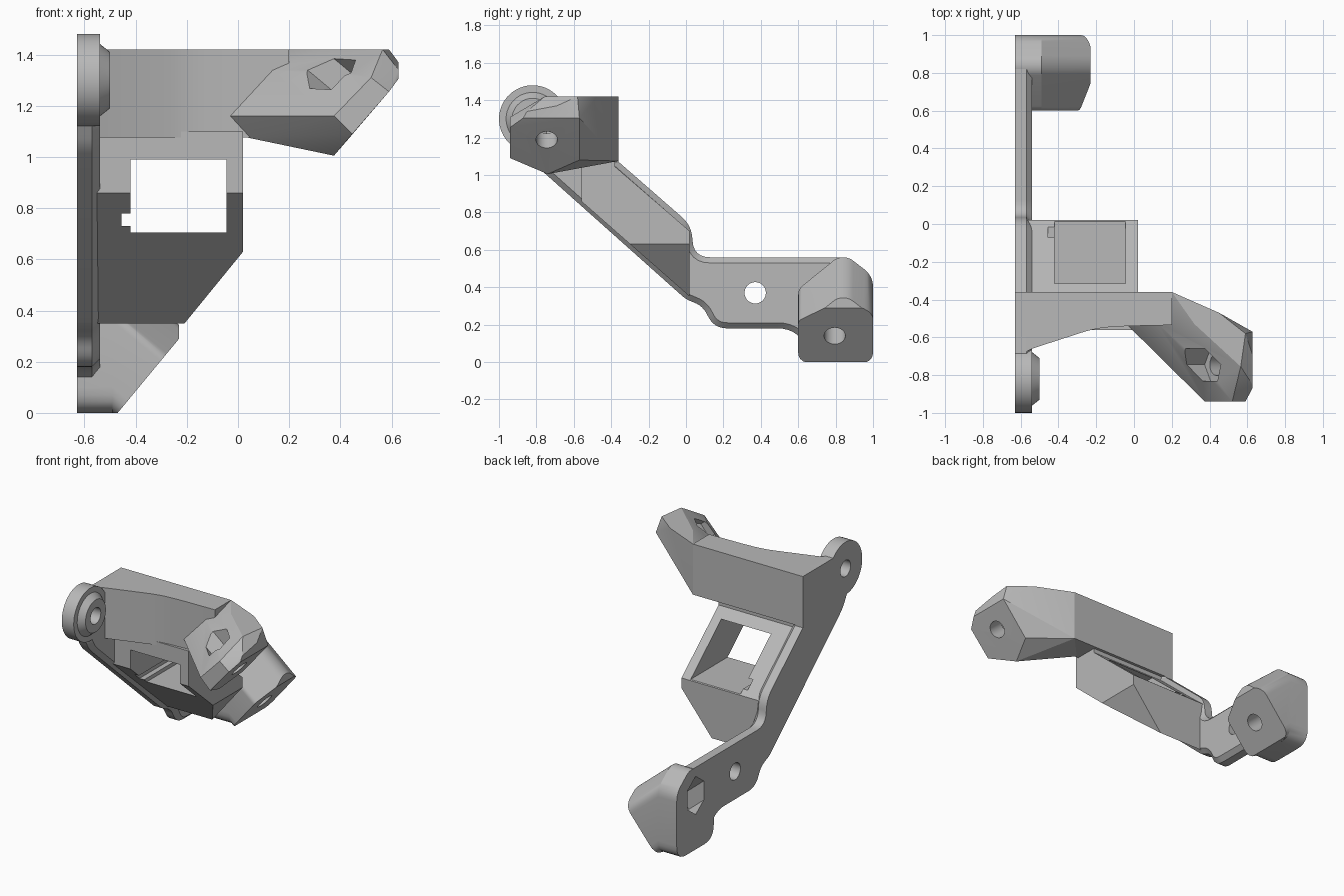
import bpy, bmesh, math
from mathutils import Vector, Matrix

old = bpy.data.objects.get("Cube")
if old:
    bpy.data.objects.remove(old)

grey = bpy.data.materials.new("plain grey")
grey.use_nodes = True
colour = (0.48, 0.48, 0.48, 1)
grey.diffuse_color = colour
grey.node_tree.nodes["Principled BSDF"].inputs["Base Color"].default_value = colour


def finish(name, bm):
    bmesh.ops.recalc_face_normals(bm, faces=bm.faces)
    mesh = bpy.data.meshes.new(name)
    bm.to_mesh(mesh)
    bm.free()
    mesh.materials.append(grey)
    obj = bpy.data.objects.new(name, mesh)
    bpy.context.collection.objects.link(obj)
    return obj


def rounded(points, steps=6):
    """Outline whose corners (u, v, cut) are rounded back by the cut length."""
    out = []
    for i, p in enumerate(points):
        c = Vector(p[:2])
        cut = p[2] if len(p) > 2 else 0
        if not cut:
            out.append(c)
            continue
        a = (Vector(points[i - 1][:2]) - c).normalized() * cut
        b = (Vector(points[(i + 1) % len(points)][:2]) - c).normalized() * cut
        for k in range(steps + 1):
            s = k / steps
            out.append(c + a * (1 - s) ** 2 + b * s ** 2)
    return out


def prism(name, axis, points, start, end, chamfer=0, drop=0):
    """Extrude an outline along an axis; chamfer or lower the far end."""
    place = {"x": lambda u, v, w: (w, u, v),
             "y": lambda u, v, w: (u, w, v),
             "z": lambda u, v, w: (u, v, w)}[axis]
    outline = rounded(points)
    bm = bmesh.new()
    low = [bm.verts.new(place(p.x, p.y, start)) for p in outline]
    high = [bm.verts.new(place(p.x, p.y - drop, end)) for p in outline]
    bm.faces.new(low)
    cap = bm.faces.new(high)
    for i in range(len(low)):
        bm.faces.new((low[i - 1], low[i], high[i], high[i - 1]))
    if chamfer:
        bmesh.ops.recalc_face_normals(bm, faces=bm.faces)
        bmesh.ops.inset_region(bm, faces=[cap], thickness=chamfer, depth=chamfer,
                               use_even_offset=True, use_boundary=True)
    return finish(name, bm)


def rod(name, start, direction, length, r1, r2=None, sides=40):
    """Cylinder or cone starting at a point, along a direction in the xz plane."""
    d = Vector(direction).normalized()
    turn = Matrix.Rotation(math.atan2(d.x, d.z), 4, "Y")
    twist = Matrix.Rotation(math.radians(30), 4, "Z")
    bm = bmesh.new()
    bmesh.ops.create_cone(bm, cap_ends=True, segments=sides, radius1=r1,
                          radius2=r1 if r2 is None else r2, depth=length,
                          matrix=Matrix.Translation(Vector(start) + d * length / 2) @ turn @ twist)
    return finish(name, bm)


def combine(objs, tool, operation="DIFFERENCE"):
    """Apply a boolean with the tool to each object, then discard the tool."""
    for obj in objs:
        mod = obj.modifiers.new("combine", "BOOLEAN")
        mod.operation, mod.solver, mod.object = operation, "EXACT", tool
        with bpy.context.temp_override(object=obj, active_object=obj, selected_objects=[obj]):
            bpy.ops.object.modifier_apply(modifier=mod.name)
    bpy.data.objects.remove(tool)


# Side plate with a stepped outline
side_plate = prism("side_plate", "x", [
    (-.36, 1.42), (-.36, 1.07), (.03, .73, .07), (.04, .56, .09), (.82, .56),
    (.82, .3), (.65, .08), (.58, .18, .09), (.15, .18, .07), (.09, .30, .05),
    (0, .335, .03), (-.79, 1.04, .04), (-.84, 1.13), (-.82, 1.47), (-.72, 1.42, .04)],
    -.63, -.57, chamfer=.03)

# Round lug with a raised boss
lug = rod("lug", (-.63, -.82, 1.30), (1, 0, 0), .09, .18)
boss = rod("lug_boss", (-.55, -.82, 1.30), (1, 0, 0), .05, .15, .11)
combine([side_plate, lug, boss], rod("cutter", (-1, -.82, 1.30), (1, 0, 0), 1, .055))
combine([side_plate], rod("cutter", (-1, .37, .37), (1, 0, 0), 1, .057))

# Upper arm
arm = prism("upper_arm", "z", [
    (-.6, -.36), (.2, -.36), (.2, -.535), (-.03, -.54), (-.2, -.55, .08),
    (-.54, -.66), (-.6, -.69)], 1.075, 1.42)

# Faceted arm tip
tip_points = [
    (.375, -.74, 1.005), (.447, -.94, 1.09), (.59, -.94, 1.255), (.627, -.87, 1.305),
    (.627, -.57, 1.305), (.44, -.57, 1.08), (.375, -.94, 1.16), (.52, -.94, 1.31),
    (-.03, -.54, 1.16), (.12, -.52, 1.34), (.32, -.53, 1.42), (.565, -.755, 1.42),
    (.59, -.58, 1.42), (.627, -.85, 1.34), (.627, -.69, 1.37), (.45, -.47, 1.42),
    (.04, -.53, 1.075), (.2, -.36, 1.42), (.2, -.36, 1.075)]
bm = bmesh.new()
hull = bmesh.ops.convex_hull(bm, input=[bm.verts.new(p) for p in tip_points])
spare = {g for g in hull["geom_interior"] + hull["geom_unused"]
         if isinstance(g, bmesh.types.BMVert)}
bmesh.ops.delete(bm, geom=list(spare), context="VERTS")
arm_tip = finish("arm_tip", bm)

# Foot block: a side outline that runs level, then slants down to a cut end
foot_outline = [(.6, 0, .1), (.6, .39, .03), (.81, .56, .03), (.87, .56, .03),
                (1, .46, .06), (1, 0, .1)]
foot = prism("foot_block", "x", foot_outline, -.63, -.49)
combine([foot], prism("nose", "x", foot_outline, -.49, -.19, drop=.25), "UNION")
combine([foot], prism("trim", "y", [
    (-.7, 0), (-.47, 0), (-.23, .29), (-.23, .7), (-.7, .7)], .4, 1.2), "INTERSECT")

# Slanted screw holes with hexagonal nut pockets
back = Vector((-.77, 0, .64)).normalized()
for parts, face, wall in (([arm_tip], Vector((.53, -.745, 1.19)), .12),
                          ([foot, side_plate], Vector((-.355, .795, .14)), .17)):
    combine(parts, rod("cutter", face - back * .1, back, .4, .057))
    combine(parts, rod("cutter", face + back * wall, back, .5, .1, sides=6))

# Window block under the arm
window = prism("window_block", "x", [
    (.02, .35), (.02, .70), (-.38, 1.045), (-.38, 1.1), (-.56, 1.1), (-.56, .86)], -.58, .02)
combine([window], prism("trim", "y", [
    (-.7, .2), (-.331, .2), (.02, .63), (.1, .73), (.1, 1.3), (-.7, 1.3)], -1, 1), "INTERSECT")
opening = [(-.42, .705), (-.045, .705), (-.045, .99), (-.42, .99), (-.42, .78),
           (-.455, .78), (-.455, .73), (-.42, .73)]
combine([window], prism("cutter", "y", opening, -1, 1))

# Smooth curved walls, keep hard edges
for obj in (side_plate, lug, boss, arm, arm_tip, foot, window):
    with bpy.context.temp_override(object=obj, active_object=obj, selected_objects=[obj],
                                   selected_editable_objects=[obj]):
        bpy.ops.object.shade_smooth_by_angle(angle=math.radians(25))
